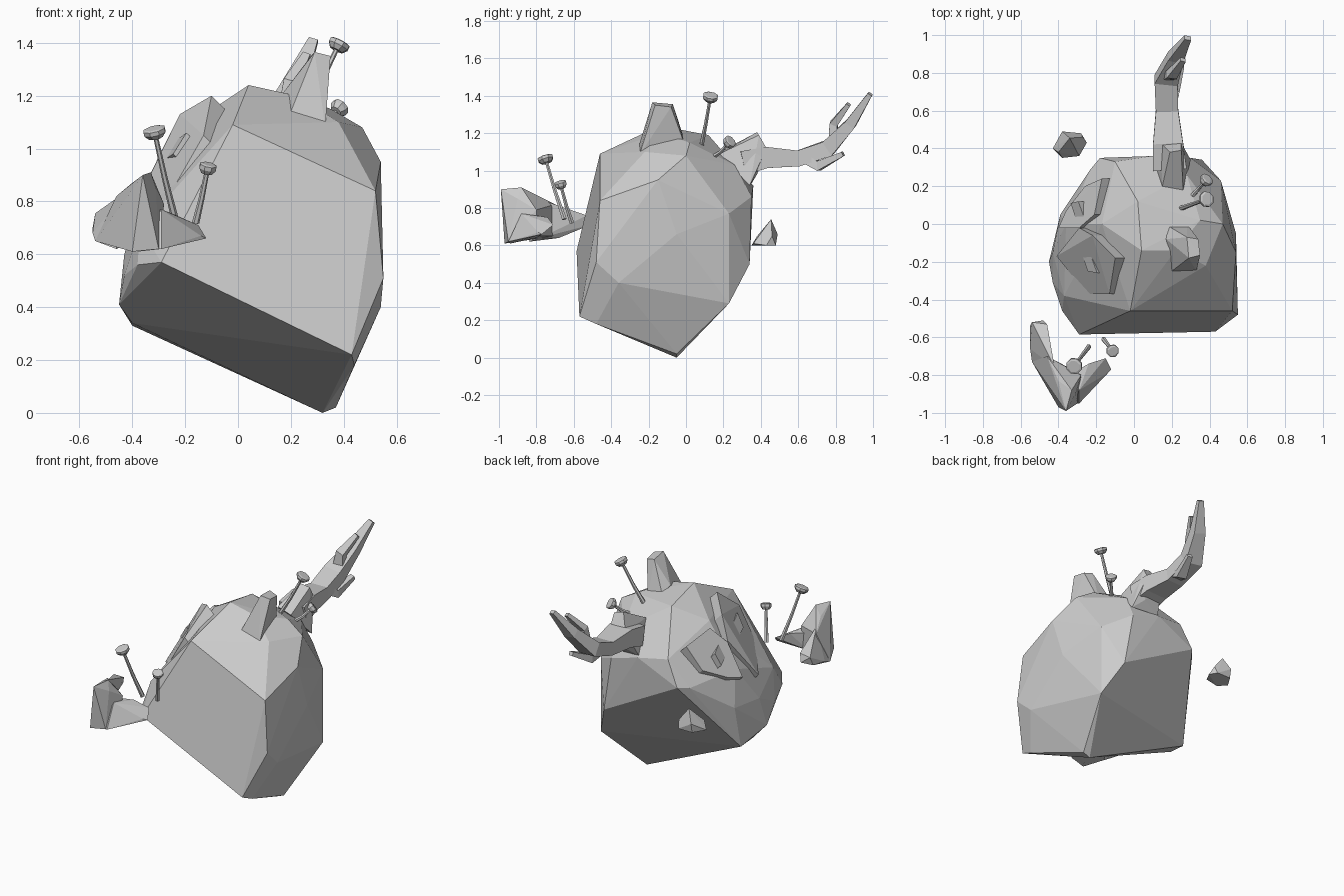
import bpy, bmesh, math
from mathutils import Vector


def finish(name, bm):
    bmesh.ops.recalc_face_normals(bm, faces=bm.faces[:])
    me = bpy.data.meshes.new(name)
    bm.to_mesh(me)
    bm.free()
    ob = bpy.data.objects.new(name, me)
    bpy.context.collection.objects.link(ob)
    return ob


def hull(name, pts, angle=0.06):
    """Faceted convex chunk around a few key points."""
    bm = bmesh.new()
    for p in pts:
        bm.verts.new(p)
    r = bmesh.ops.convex_hull(bm, input=bm.verts[:])
    junk = {v for v in r["geom_interior"] + r["geom_unused"]
            if isinstance(v, bmesh.types.BMVert)}
    bmesh.ops.delete(bm, geom=list(junk), context='VERTS')
    bmesh.ops.dissolve_limit(bm, angle_limit=angle, verts=bm.verts[:], edges=bm.edges[:])
    return finish(name, bm)


def tube(name, path, sides=4, wide=1.0):
    """Tapered branch along (x, y, z, radius) points; wide stretches it sideways."""
    bm = bmesh.new()
    pts = [Vector(p[:3]) for p in path]
    rings = []
    for i, p in enumerate(path):
        d = (pts[min(i + 1, len(pts) - 1)] - pts[max(i - 1, 0)]).normalized()
        u = d.cross(Vector((1, 0.01, 0))).normalized()
        w = d.cross(u) * wide
        angles = [2 * math.pi * (k + .5) / sides for k in range(sides)]
        rings.append([bm.verts.new(pts[i] + p[3] * (u * math.cos(a) + w * math.sin(a))) for a in angles])
    for a, b in zip(rings, rings[1:]):
        for k in range(sides):
            n = (k + 1) % sides
            bm.faces.new((a[k], a[n], b[n], b[k]))
    bm.faces.new(rings[0])
    bm.faces.new(rings[-1])
    return finish(name, bm)


def mushroom(name, base, top, r):
    b, t = Vector(base), Vector(top)
    d = (t - b).normalized()
    mid = b.lerp(t, .5) + Vector((0, 0, -.01))
    tube(name + "_stem", [(*b, .014), (*mid, .011), (*t, .009)], 6)
    tube(name + "_cap", [(*(t - d * .02), r * .65), (*(t - d * .002), r),
                         (*(t + d * .014), r), (*(t + d * .018), r * .75)], 8)


def plate(name, rim, depth):
    """Raised slab with its rim sunk back into the boulder."""
    n = Vector(depth)
    hull(name, rim + [tuple(Vector(p) + n) for p in rim], 0.1)


# boulder
hull("boulder", [
    (-.29, -.585, .57), (.43, -.57, .22), (-.02, -.46, 1.09), (.52, -.46, .84), (.55, -.48, .51),
    (-.38, -.46, .56), (-.43, -.31, .52), (-.45, -.2, .41), (-.40, 0, .33), (-.40, -.12, .34),
    (.32, -.05, 0), (.37, -.05, .02), (.44, -.48, .18), (.54, -.36, .40), (.47, -.09, .33),
    (.46, .23, .29), (.36, .34, .5), (-.18, .35, .79), (-.23, .29, .78), (-.39, .05, .6),
    (.54, -.15, .95), (.46, .23, .77), (.54, -.05, .66), (.47, 0, 1.08), (.35, .02, 1.15),
    (.04, -.14, 1.24), (.02, .12, 1.19), (.3, .35, .86), (.1, .36, .92), (.28, .26, 1.03),
    (-.1, .33, .95), (-.36, 0, .83), (-.17, 0, 1.1), (-.43, -.15, .6), (.22, -.14, 1.2),
    (.38, -.22, 1.1), (-.13, -.37, 1.0), (-.37, -.38, .7)])

# carved face patches with eyes
plate("lower_face_patch", [(-.1, -.18, 1.2), (-.13, -.37, 1.05), (-.25, -.37, .84), (-.41, -.17, .74),
                           (-.29, -.02, .99), (-.22, -.06, 1.13)], (.06, 0, -.06))
plate("upper_face_patch", [(-.17, .24, 1.02), (-.21, .05, 1.08), (-.29, -.02, .98), (-.40, -.02, .78),
                           (-.36, .07, .80), (-.26, .2, .87)], (.06, 0, -.06))
for name, c in (("lower_eye", (-.235, -.21, 1.01)), ("upper_eye", (-.295, .06, .94))):
    c = Vector(c)
    rim = [tuple(c + Vector(o)) for o in
           ((.04, -.05, .05), (-.01, -.04, -.03), (-.04, .05, -.05), (.0, .06, .02))]
    plate(name, rim, (.03, 0, -.03))

# ear
hull("ear", [(.18, -.01, 1.17), (.28, .0, 1.12), (.33, -.25, 1.08), (.2, -.25, 1.14),
             (.28, -.07, 1.355), (.34, -.08, 1.34), (.35, -.165, 1.35), (.29, -.18, 1.365),
             (.17, -.08, 1.21)])

# antler
hull("antler_base", [(.15, .2, 1.11), (.26, .18, 1.09), (.14, .43, 1.10), (.25, .43, 1.12),
                     (.19, .38, 1.205), (.25, .39, 1.19), (.1, .35, .93), (.3, .34, .92), (.23, .38, .98)])
tube("antler_beam", [(.19, .3, 1.04, .09), (.18, .43, 1.07, .08), (.175, .6, 1.065, .06), (.17, .76, 1.12, .062),
                     (.22, .88, 1.25, .042), (.285, .985, 1.41, .018)], wide=1.4)
tube("antler_upper_tine", [(.19, .79, 1.15, .04), (.20, .79, 1.25, .03), (.26, .87, 1.355, .016)], wide=1.3)
tube("antler_lower_tine", [(.18, .61, 1.08, .04), (.21, .71, 1.025, .036), (.25, .84, 1.09, .018)], wide=1.3)

# broken curved horn chunk floating in front
hull("horn_left_arm", [
    (-.55, -.54, .70), (-.48, -.51, .71), (-.54, -.52, .755), (-.46, -.53, .76),
    (-.55, -.66, .68), (-.46, -.68, .64), (-.46, -.69, .81), (-.54, -.73, .65), (-.46, -.84, .62),
    (-.42, -.76, .84), (-.42, -.78, .64)])
hull("horn_elbow", [
    (-.54, -.73, .65), (-.46, -.70, .65), (-.46, -.70, .82), (-.38, -.80, .64), (-.4, -.97, .61),
    (-.4, -.83, .87), (-.33, -.88, .91), (-.36, -.99, .90), (-.30, -.95, .62), (-.29, -.79, .65),
    (-.28, -.80, .79), (-.31, -.90, .85)])
hull("horn_right_arm", [
    (-.38, -.94, .61), (-.29, -.95, .62), (-.29, -.88, .77), (-.33, -.79, .76),
    (-.24, -.74, .75), (-.15, -.71, .71), (-.12, -.77, .66), (-.14, -.79, .67), (-.33, -.80, .64)])

# small loose stone behind
hull("loose_stone", [(-.43, .4, .6), (-.38, .35, .6), (-.29, .36, .61), (-.25, .43, .6), (-.28, .48, .6),
                     (-.38, .48, .6), (-.38, .49, .66), (-.34, .455, .74), (-.27, .46, .65), (-.4, .38, .65)])

# mushrooms
mushroom("top_tall_mushroom", (.24, .08, 1.12), (.38, .13, 1.39), .042)
mushroom("top_short_mushroom", (.30, .14, 1.07), (.38, .23, 1.15), .036)
mushroom("horn_tall_mushroom", (-.24, -.65, .74), (-.315, -.75, 1.06), .044)
mushroom("horn_short_mushroom", (-.16, -.61, .72), (-.115, -.67, .925), .034)
